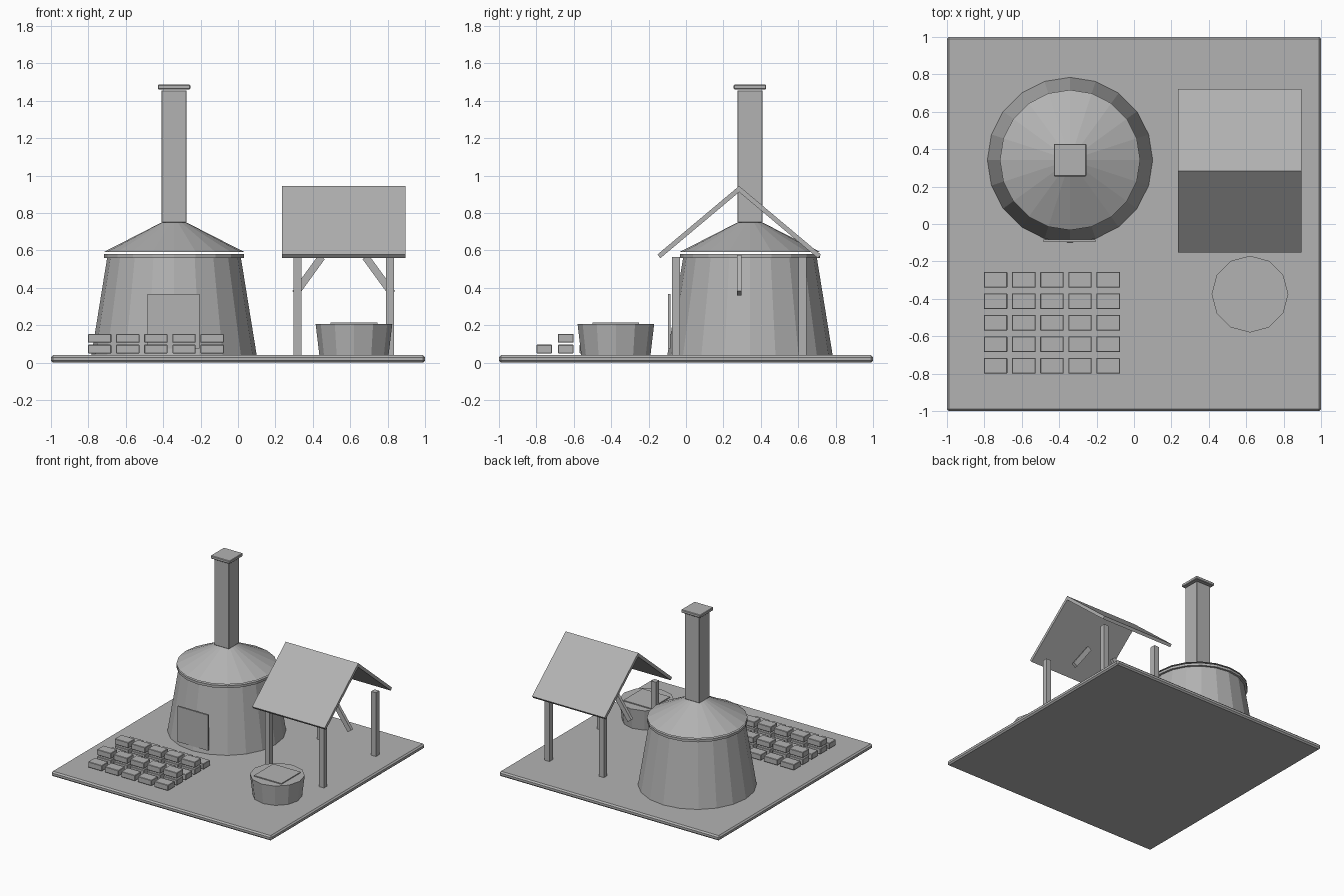
import bpy, bmesh, math
from mathutils import Matrix, Vector

if "Cube" in bpy.data.objects:
    bpy.data.objects.remove(bpy.data.objects["Cube"])

grey = bpy.data.materials.new("plain_grey")
grey.diffuse_color = (0.45, 0.45, 0.45, 1)
grey.use_nodes = True
grey.node_tree.nodes["Principled BSDF"].inputs["Base Color"].default_value = grey.diffuse_color


def finish(name, bm, bevel=0):
    if bevel:
        bmesh.ops.bevel(bm, geom=bm.edges[:], offset=bevel, segments=1, affect='EDGES')
    bmesh.ops.recalc_face_normals(bm, faces=bm.faces[:])
    me = bpy.data.meshes.new(name)
    bm.to_mesh(me)
    bm.free()
    me.materials.append(grey)
    ob = bpy.data.objects.new(name, me)
    bpy.context.collection.objects.link(ob)
    return ob


def box(name, centre, size, bevel=0, rot=0, axis='X'):
    bm = bmesh.new()
    bmesh.ops.create_cube(bm, size=1)
    bmesh.ops.scale(bm, vec=Vector(size), verts=bm.verts)
    m = Matrix.Translation(centre) @ Matrix.Rotation(rot, 4, axis)
    ob = finish(name, bm, bevel)
    ob.data.transform(m)
    return ob


def frustum(name, x, y, z0, z1, r0, r1, sides):
    bm = bmesh.new()
    bmesh.ops.create_cone(bm, cap_ends=True, segments=sides, radius1=r0, radius2=r1,
                          depth=z1 - z0, matrix=Matrix.Translation((x, y, (z0 + z1) / 2)))
    return finish(name, bm)


# Ground slab
box("ground_slab", (0, 0, 0.02), (2, 2, 0.04), 0.011)

# Kiln: tapered body, rim, low conical roof, square chimney and cap
KX, KY = -0.342, 0.342
frustum("kiln_body", KX, KY, 0.04, 0.565, 0.442, 0.357, 20)
frustum("kiln_rim", KX, KY, 0.561, 0.581, 0.375, 0.375, 20)
frustum("kiln_roof", KX, KY, 0.592, 0.748, 0.375, 0.07, 20)
frustum("kiln_roof_tip", KX, KY, 0.748, 0.764, 0.07, 0.01, 20)
box("chimney", (KX, KY, 1.103), (0.134, 0.134, 0.706), 0.003)
box("chimney_cap", (KX, KY, 1.474), (0.174, 0.174, 0.025), 0.004)
box("kiln_door", (KX - 0.003, -0.089, 0.222), (0.276, 0.014, 0.292))

# Drying bricks: every second row is stacked two high
for row in range(5):
    for col in range(5):
        for layer in range(1 + row % 2):
            box("brick", (-0.74 + 0.1505 * col, -0.758 + 0.115 * row, 0.073 + 0.057 * layer),
                (0.125, 0.085, 0.046), 0.003)

# Clay tub with a square slab on top
frustum("clay_tub", 0.62, -0.375, 0.04, 0.208, 0.185, 0.205, 12)
box("clay_slab", (0.62, -0.375, 0.207), (0.25, 0.25, 0.017))

# Open shelter
SX, SY = 0.565, 0.284
for sx in (-1, 1):
    for sy in (-1, 1):
        box("shelter_post", (SX + sx * 0.247, SY + sy * 0.338, 0.302), (0.043, 0.043, 0.525))
    box("shelter_brace", (SX + sx * 0.188, SY, 0.468), (0.04, 0.025, 0.24),
        rot=-sx * math.radians(36), axis='Y')

# Pitched roof panels meeting at the ridge
PITCH, LENGTH, THICK = math.radians(40), 0.57, 0.025
for s in (-1, 1):
    out = 0.437 - LENGTH / 2 * math.cos(PITCH) - THICK / 2 * math.sin(PITCH)
    up = 0.578 + LENGTH / 2 * math.sin(PITCH) - THICK / 2 * math.cos(PITCH)
    box("shelter_roof", (SX, SY + s * out, up), (0.66, LENGTH, THICK), rot=-s * PITCH)
